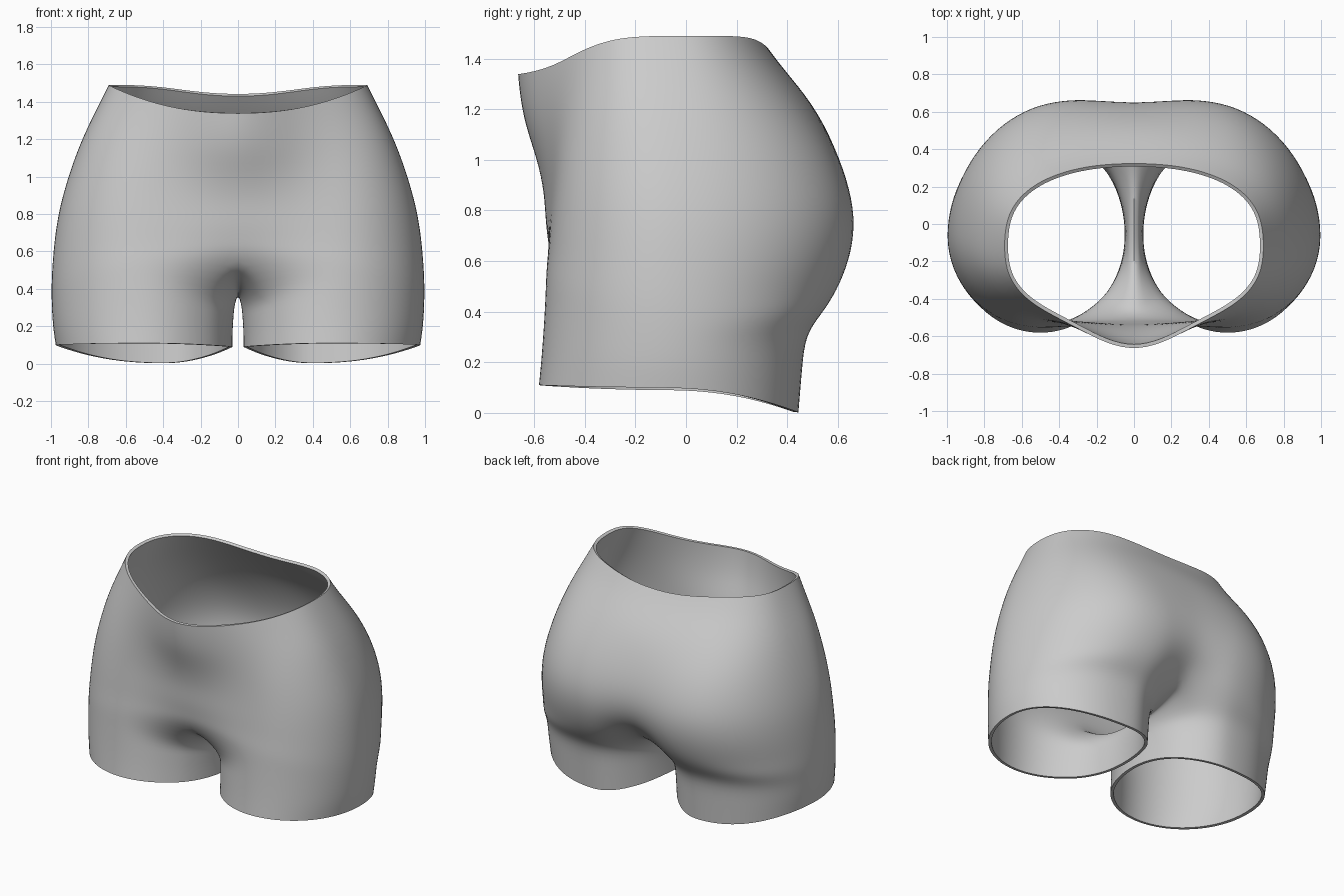
import bpy, bmesh, math

if "Cube" in bpy.data.objects:
    bpy.data.objects.remove(bpy.data.objects["Cube"])

N = 18   # segments from front centre round the hip to back centre
M = 9    # points along the crotch seam
FRONT_X, BACK_X, LEG_BACK_X = .50, .34, .40   # x of the fullest front and back

# Torso rows: hip blend, z side, z front, z back, half width, y side,
# y front, front centre offset, y back, back centre offset
TORSO = [
    (.0, 1.49, 1.337, 1.44, .695, -.12, -.545, -.130, .325, .00),
    (.1, 1.38, 1.26, 1.36, .750, -.11, -.540, -.130, .385, .00),
    (.35, 1.22, 1.14, 1.22, .830, -.10, -.530, -.120, .505, .00),
    (.7, 1.05, 1.00, 1.05, .896, -.08, -.525, -.070, .600, -.01),
    (.9, .88, .87, .88, .948, -.07, -.528, -.035, .657, -.010),
    (1, .74, .75, .74, .977, -.06, -.535, -.022, .672, -.018),
    (1, .60, .65, .61, .993, -.06, -.545, .005, .652, -.045),
    (1, .47, .58, .50, 1.002, -.06, -.557, .030, .605, -.12),
]
# Leg rows: z front, z back, z outer, z inner, x inner, x outer, y front, y back
LEGS = [
    (.45, .39, .37, .315, .017, 1.003, -.561, .541),
    (.33, .31, .28, .25, .023, 1.00, -.568, .477),
    (.21, .17, .19, .17, .028, .994, -.577, .464),
    (.11, .00, .10, .09, .028, .980, -.587, .450),
]


def torso_row(w, zs, zf, zb, a, ys, yf, f0, yb, b0):
    pts = []
    for k in range(N + 1):
        t = math.pi * (k / N - .5)
        c, s = max(math.cos(t), 0), math.sin(t)
        # oval outline at the waist
        x1, y1 = a * c ** .9, abs(s) ** (.8 if s < 0 else .76)
        # outline at the hips: rounded side, flat front and back
        cx, p = (FRONT_X if s < 0 else BACK_X), abs(t) * 1.5
        if p <= math.pi / 2:
            x2, y2 = cx + (a - cx) * math.cos(p), math.sin(p)
        else:
            x2, y2 = cx * (math.pi * .75 - p) / (math.pi / 4), 1
        x = x1 + (x2 - x1) * w if 0 < k < N else 0
        y = y1 + (y2 - y1) * w
        if s < 0:
            y = ys + (yf - ys) * y + f0 * math.exp(-(x / .28) ** 2)
            z = zs + (zf - zs) * s * s
        else:
            y = ys + (yb - ys) * y + b0 * math.exp(-(x / .18) ** 2)
            z = zs + (zb - zs) * s ** 8
        pts.append((x, y, z))
    return pts


def leg_row(zf, zb, zo, zi, xi, xo, yf, yb):
    pts, cy = [], -.06
    for k in range(N + 1 + M):
        # outer arc covers 270 degrees, the inner thigh the remaining 90
        d = -135 + 270 * k / N if k <= N else 135 + 90 * (k - N) / (M + 1)
        c, s = math.cos(math.radians(d)), math.sin(math.radians(d))
        cx = LEG_BACK_X if s > 0 else FRONT_X
        if c > 0:
            x = cx + (xo - cx) * c ** (.9 if s > 0 else 1)
        else:
            x = cx + (cx - xi) * c
        y = cy + (yb - cy if s > 0 else cy - yf) * s
        z = (zb if s > 0 else zf) * s * s + (zo if c > 0 else zi) * c * c
        pts.append((x, y, z))
    return pts


bm = bmesh.new()
rows = [[bm.verts.new(p) for p in torso_row(*r)] for r in TORSO]


def bridge(upper, lower, closed):
    n = len(upper)
    for k in range(n if closed else n - 1):
        j = (k + 1) % n
        bm.faces.new((upper[k], lower[k], lower[j], upper[j]))


for up, low in zip(rows, rows[1:]):
    bridge(up, low, False)

# Crotch seam, running from back centre to front centre
front, back = rows[-1][0].co, rows[-1][-1].co
seam = []
for m in range(1, M + 1):
    u = math.cos(math.pi * m / (M + 1))
    end = back if u > 0 else front
    y = (back.y + front.y) / 2 + (back.y - front.y) / 2 * u
    seam.append(bm.verts.new((0, y, .372 + (end.z - .372) * abs(u) ** 2.6)))

# Leg tube
loop = rows[-1] + seam
for r in LEGS:
    nxt = [bm.verts.new(p) for p in leg_row(*r)]
    bridge(loop, nxt, True)
    loop = nxt

mesh = bpy.data.meshes.new("shorts")
bm.to_mesh(mesh)
bm.free()
shorts = bpy.data.objects.new("shorts", mesh)
bpy.context.collection.objects.link(shorts)

grey = bpy.data.materials.new("grey cloth")
grey.diffuse_color = (.6, .6, .6, 1)
grey.use_nodes = True
grey.node_tree.nodes["Principled BSDF"].inputs["Base Color"].default_value = grey.diffuse_color
mesh.materials.append(grey)

# Mirror the half, smooth it and give the cloth its thickness
mirror = shorts.modifiers.new("mirror", 'MIRROR')
mirror.use_clip = True
smooth = shorts.modifiers.new("smooth", 'SUBSURF')
smooth.levels = smooth.render_levels = 2
cloth = shorts.modifiers.new("cloth", 'SOLIDIFY')
cloth.thickness = .02
cloth.offset = -1

bpy.context.view_layer.objects.active = shorts
shorts.select_set(True)
bpy.ops.object.convert(target='MESH')
bpy.ops.object.shade_smooth_by_angle(angle=math.radians(40))
